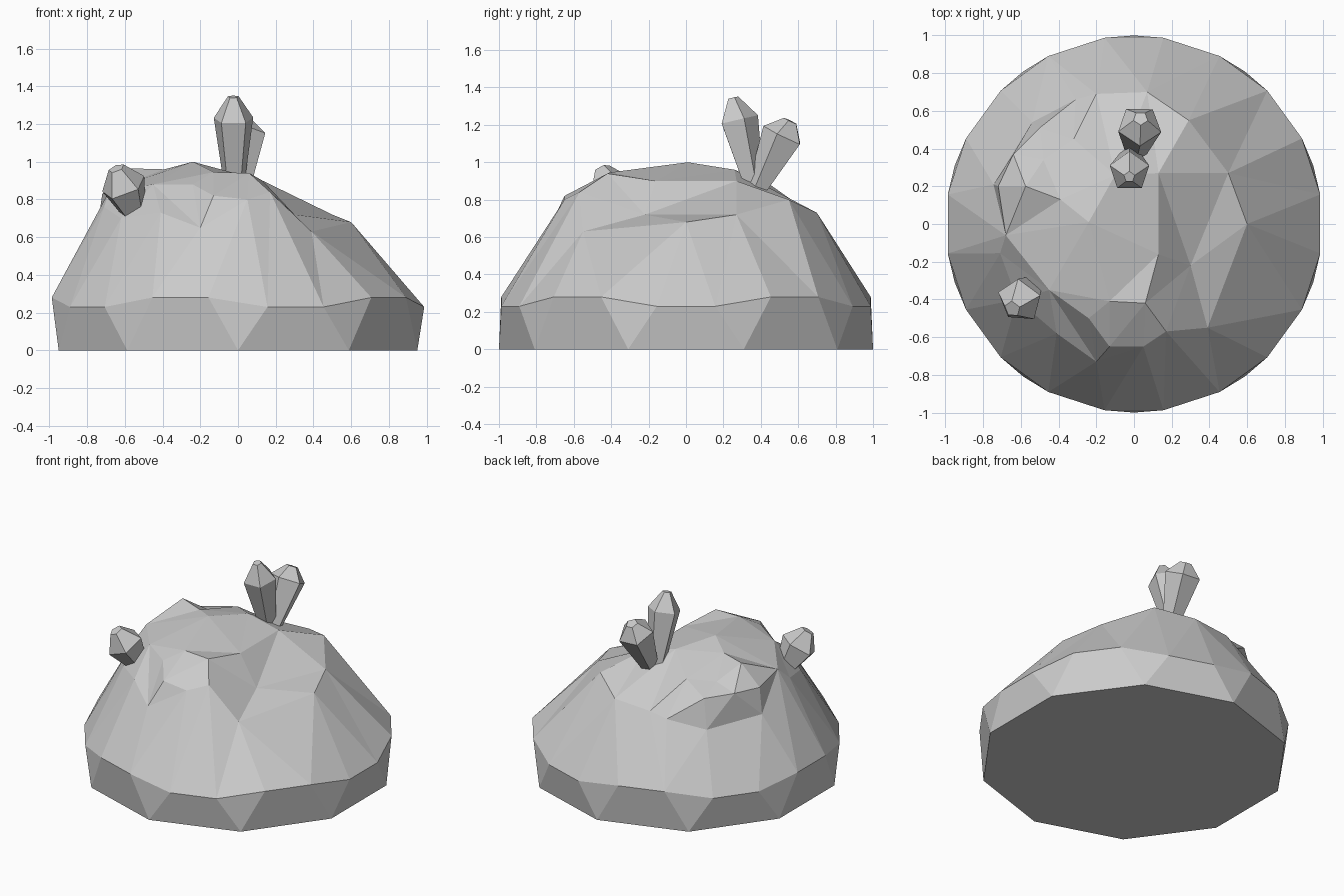
import bpy, bmesh
from math import cos, sin, radians, tau
from mathutils import Vector
from mathutils.geometry import delaunay_2d_cdt

if "Cube" in bpy.data.objects:
    bpy.data.objects.remove(bpy.data.objects["Cube"])


def make_object(name, bm):
    bmesh.ops.recalc_face_normals(bm, faces=bm.faces)
    me = bpy.data.meshes.new(name)
    bm.to_mesh(me)
    bm.free()
    ob = bpy.data.objects.new(name, me)
    bpy.context.collection.objects.link(ob)
    return ob


# Rock mound: faceted skirt, then a triangulated sculpted top
crag = [
    (-.24, .01, 1.0), (-.10, .26, .96), (.13, .27, .90), (.13, -.16, .90),   # summit
    (.06, -.42, .94), (-.13, -.41, .945), (-.24, -.50, .88),                 # front facet
    (-.13, -.65, .82), (.05, -.65, .80), (.17, -.57, .84),
    (-.45, -.35, .88), (-.20, -.73, .65), (-.41, -.58, .73), (-.62, -.40, .70),
    (.39, -.55, .63), (.30, -.22, .72), (.60, 0, .68), (.50, .27, .72),      # right hollow
    (.29, .55, .80), (.07, .70, .73), (-.20, .69, .71), (-.32, .45, .88),    # back slope
    (-.39, .13, .96), (-.575, .20, .965), (-.48, .34, .86), (-.50, .51, .81),
    (-.64, .37, .83), (-.72, .20, .83), (-.68, -.06, .85), (-.71, -.155, .76),  # left ledge
    (-.31, .66, .67), (-.54, .54, .61), (-.745, .21, .65),
]
ridges = [(2, 15), (2, 3), (3, 15), (15, 14), (15, 16), (14, 9), (9, 8), (8, 7), (7, 6),
          (10, 11), (6, 11), (25, 26), (26, 27), (23, 24), (24, 25), (23, 27),
          (27, 28), (30, 31), (31, 32), (30, 25), (21, 20), (28, 29), (4, 9)]

bm = bmesh.new()
rim = []
for i in range(20):
    a = radians(9 + 18 * i)
    z = .28 if (i + 1) // 2 % 2 else .23
    rim.append((cos(a), sin(a), z))
points = rim + crag
flat = [Vector(p[:2]) for p in points]
edges = [(i, (i + 1) % 20) for i in range(20)] + [(a + 20, b + 20) for a, b in ridges]
verts2d, _, faces, origins, _, _ = delaunay_2d_cdt(flat, edges, [], 0, 1e-5)
top = []
for v, src in zip(verts2d, origins):
    if src:
        z = points[src[0]][2]
    else:
        z = min(crag, key=lambda p: (Vector(p[:2]) - v).length)[2]
    top.append(bm.verts.new((v.x, v.y, z)))
for f in faces:
    bm.faces.new([top[i] for i in f])
rim_v = [None] * 20
for v, src in zip(top, origins):
    for s in src:
        if s < 20:
            rim_v[s] = v
foot = [bm.verts.new((cos(radians(18 + 36 * j)), sin(radians(18 + 36 * j)), 0))
        for j in range(10)]
for j in range(10):
    r0, r1, r2 = (rim_v[(2 * j + k) % 20] for k in range(3))
    n = foot[(j + 1) % 10]
    bm.faces.new((foot[j], r1, r0))
    bm.faces.new((foot[j], n, r1))
    bm.faces.new((n, r2, r1))
bm.faces.new(foot[::-1])
make_object("rock_mound", bm)


# Crystals: five-sided, narrow at the root, flaring to a shoulder, capped by a blunt tip
def crystal(name, root, tip, r_root, r_shoulder, r_tip, shoulder, turn):
    root, tip = Vector(root), Vector(tip)
    axis = tip - root
    rot = Vector((0, 0, 1)).rotation_difference(axis)
    bm = bmesh.new()
    rings = []
    for t, r in ((0, r_root), (shoulder, r_shoulder), (1, r_tip)):
        rings.append([bm.verts.new(root + axis * t + rot @ Vector(
            (r * cos(turn + tau * k / 5), r * sin(turn + tau * k / 5), 0)))
            for k in range(5)])
    for lo, hi in zip(rings, rings[1:]):
        for k in range(5):
            m = (k + 1) % 5
            bm.faces.new((lo[k], lo[m], hi[m], hi[k]))
    bm.faces.new(rings[0][::-1])
    bm.faces.new(rings[-1])
    make_object(name, bm)


crystal("crystal_tall", (-.02, .37, .83), (-.025, .25, 1.345), .05, .11, .03, .77, radians(90))
crystal("crystal_back", (.01, .37, .83), (.035, .56, 1.22), .05, .12, .04, .80, radians(270))
crystal("crystal_side", (-.53, -.32, .68), (-.645, -.45, .965), .05, .125, .045, .66, radians(90))
